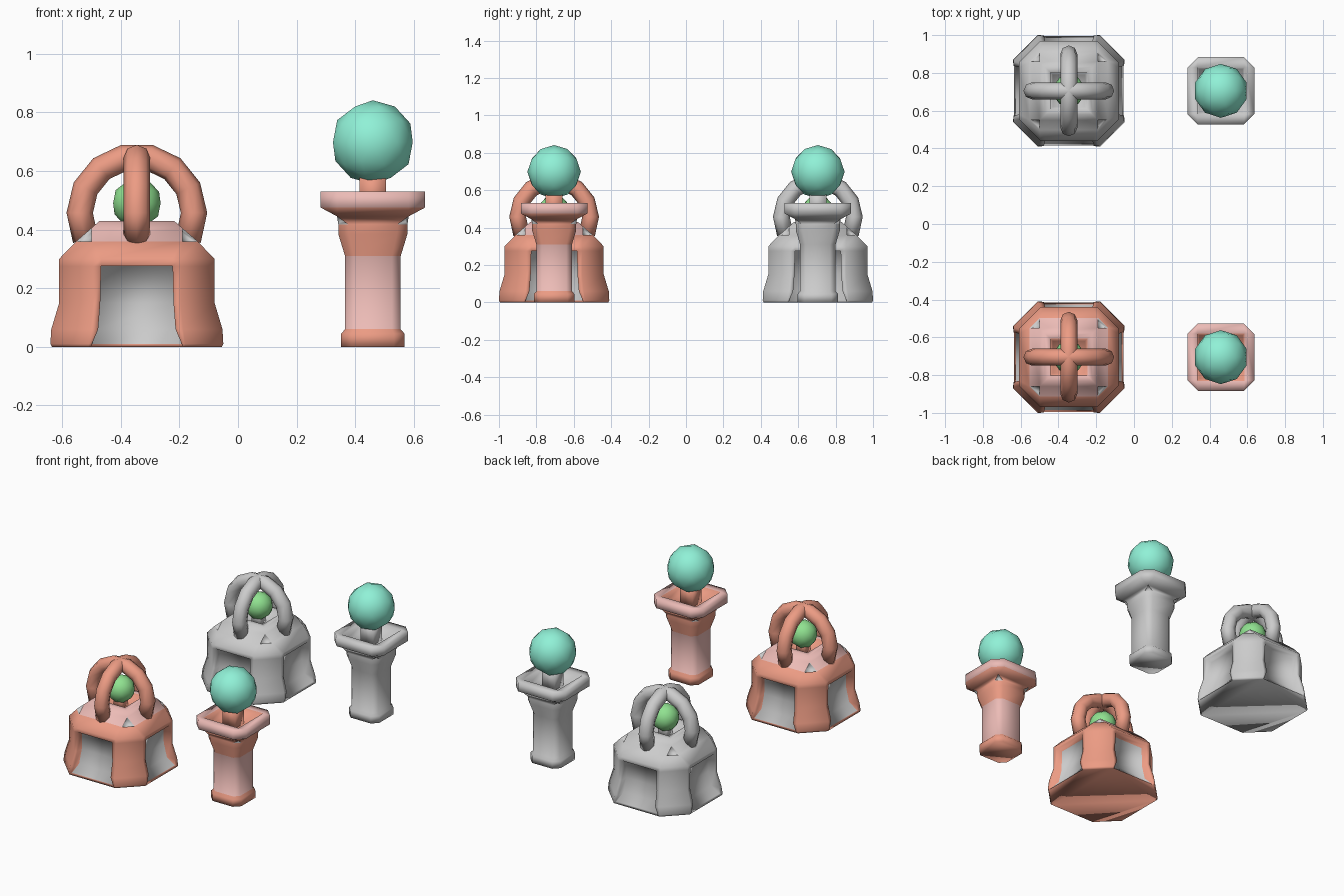
import bpy, bmesh
from math import sin, cos, pi, radians
from mathutils import Vector, Matrix

if "Cube" in bpy.data.objects:
    bpy.data.objects.remove(bpy.data.objects["Cube"])


def mat(name, rgb):
    m = bpy.data.materials.new(name)
    m.diffuse_color = (*rgb, 1)
    m.use_nodes = True
    m.node_tree.nodes["Principled BSDF"].inputs["Base Color"].default_value = m.diffuse_color
    return m


RED = mat("red", (0.84, 0.33, 0.23))
PINK = mat("pink", (0.84, 0.50, 0.47))
GREY = mat("grey", (0.70, 0.70, 0.70))
GREEN = mat("green", (0.28, 0.76, 0.28))
TEAL = mat("teal", (0.28, 0.88, 0.68))
PALETTE = [RED, PINK, GREY]


def finish(bm, name, loc, mats):
    me = bpy.data.meshes.new(name)
    bmesh.ops.recalc_face_normals(bm, faces=bm.faces)
    for f in bm.faces:
        f.smooth = True
    bm.to_mesh(me)
    bm.free()
    for m in mats:
        me.materials.append(m)
    ob = bpy.data.objects.new(name, me)
    ob.location = loc
    bpy.context.collection.objects.link(ob)
    return ob


def ring(z, hw, c, r=None, d=0):
    """Chamfered square; each side may carry a recess of half width r, depth d."""
    r = c if r is None else r
    side = [(-c, -hw), (-r, -hw), (-r, d - hw), (r, d - hw), (r, -hw), (c, -hw)]
    pts = []
    for k in range(4):
        rot = Matrix.Rotation(k * pi / 2, 3, 'Z')
        pts += [rot @ Vector((x, y, z)) for x, y in side]
    return pts


def loft(rings, colour, notch_z):
    bm = bmesh.new()
    loops = [[bm.verts.new(p) for p in ring(*r)] for r in rings]
    for a, b in zip(loops, loops[1:]):
        for i in range(len(a)):
            j = (i + 1) % len(a)
            bm.faces.new((a[i], a[j], b[j], b[i]))
    bm.faces.new(loops[0][::-1])
    bm.faces.new(loops[-1])
    bmesh.ops.remove_doubles(bm, verts=bm.verts, dist=0.0005)
    bmesh.ops.recalc_face_normals(bm, faces=bm.faces)
    for f in bm.faces:
        f.material_index = colour(f.calc_center_median())
    # sunken triangular notches on the corners
    notches = []
    for f in bm.faces:
        p = f.calc_center_median()
        if (len(f.verts) == 3 and abs(abs(p.x) - abs(p.y)) < 0.002
                and notch_z[0] < p.z < notch_z[1]):
            f.material_index = 2
            notches.append(f)
    bmesh.ops.inset_individual(bm, faces=notches, thickness=0.003, depth=-0.012)
    return bm


# z, half width, chamfer point, recess half width, recess depth
BODY = [(0, 0.29, 0.165, 0.155, 0), (0.01, 0.295, 0.165, 0.153, 0.015),
        (0.06, 0.292, 0.158, 0.132, 0.055), (0.15, 0.265, 0.15, 0.125, 0.045),
        (0.275, 0.265, 0.15, 0.122, 0.045), (0.275, 0.265, 0.15, 0.122, 0),
        (0.30, 0.265, 0.15, 0.122, 0), (0.36, 0.207, 0.155), (0.405, 0.155, 0.155),
        (0.43, 0.127, 0.127), (0.43, 0.098, 0.098), (0.38, 0.085, 0.085)]

POST = [(0, 0.108, 0.072), (0.045, 0.108, 0.072), (0.06, 0.095, 0.065),
        (0.31, 0.095, 0.065), (0.385, 0.118, 0.082), (0.418, 0.118, 0.085),
        (0.445, 0.122, 0.122), (0.475, 0.178, 0.122), (0.53, 0.178, 0.122),
        (0.53, 0.125, 0.125), (0.475, 0.115, 0.115)]


def body_colour(p):
    side = max(abs(p.x), abs(p.y))
    if 0.005 < p.z < 0.274 and side < 0.284 and min(abs(p.x), abs(p.y)) < 0.01:
        return 2
    return 1 if p.z > 0.365 and side > 0.105 else 0


def post_colour(p):
    side = max(abs(p.x), abs(p.y))
    if 0.1 < p.z < 0.3 or (p.z > 0.48 and side > 0.13):
        return 1
    return 0


def arch(name, loc, turn, mats, big=0.195, small=0.045, n=9, sides=8):
    bm = bmesh.new()
    rot = Matrix.Rotation(turn, 3, 'Z')
    loops = []
    for i in range(n + 1):
        a = radians(-25 + 230 * i / n)
        loop = []
        for k in range(sides):
            t = 2 * pi * k / sides
            r = big + small * cos(t)
            p = Vector((r * cos(a), small * sin(t), 0.455 + r * sin(a)))
            loop.append(bm.verts.new(rot @ p))
        loops.append(loop)
    for a, b in zip(loops, loops[1:]):
        for k in range(sides):
            j = (k + 1) % sides
            bm.faces.new((a[k], a[j], b[j], b[k]))
    bm.faces.new(loops[0])
    bm.faces.new(loops[-1])
    return finish(bm, name, loc, mats)


def ball(name, loc, z, radius, m):
    bm = bmesh.new()
    bmesh.ops.create_icosphere(bm, subdivisions=2, radius=radius,
                               matrix=Matrix.Translation((0, 0, z)))
    return finish(bm, name, loc, [m])


def stem(name, loc, hw, z0, z1, mats):
    bm = bmesh.new()
    bmesh.ops.create_cube(bm, size=1, matrix=Matrix.Translation((0, 0, (z0 + z1) / 2))
                          @ Matrix.Diagonal((2 * hw, 2 * hw, z1 - z0, 1)))
    return finish(bm, name, loc, mats)


# red set at the front, plain grey set at the back
for label, y, mats in (("red", -0.705, PALETTE), ("grey", 0.705, [])):
    base = (-0.345, y, 0)
    finish(loft(BODY, body_colour, (0.36, 0.40)), label + "_bell_body", base, mats)
    arch(label + "_arch_across", base, 0, mats[:1])
    arch(label + "_arch_along", base, pi / 2, mats[:1])
    stem(label + "_bell_stem", base, 0.03, 0.37, 0.45, mats[:1])
    ball(label + "_bell_orb", base, 0.49, 0.085, GREEN)

    spot = (0.46, y, 0)
    finish(loft(POST, post_colour, (0.415, 0.446)), label + "_post", spot, mats)
    stem(label + "_post_stem", spot, 0.045, 0.465, 0.60, mats[:1])
    ball(label + "_post_orb", spot, 0.698, 0.143, TEAL)
